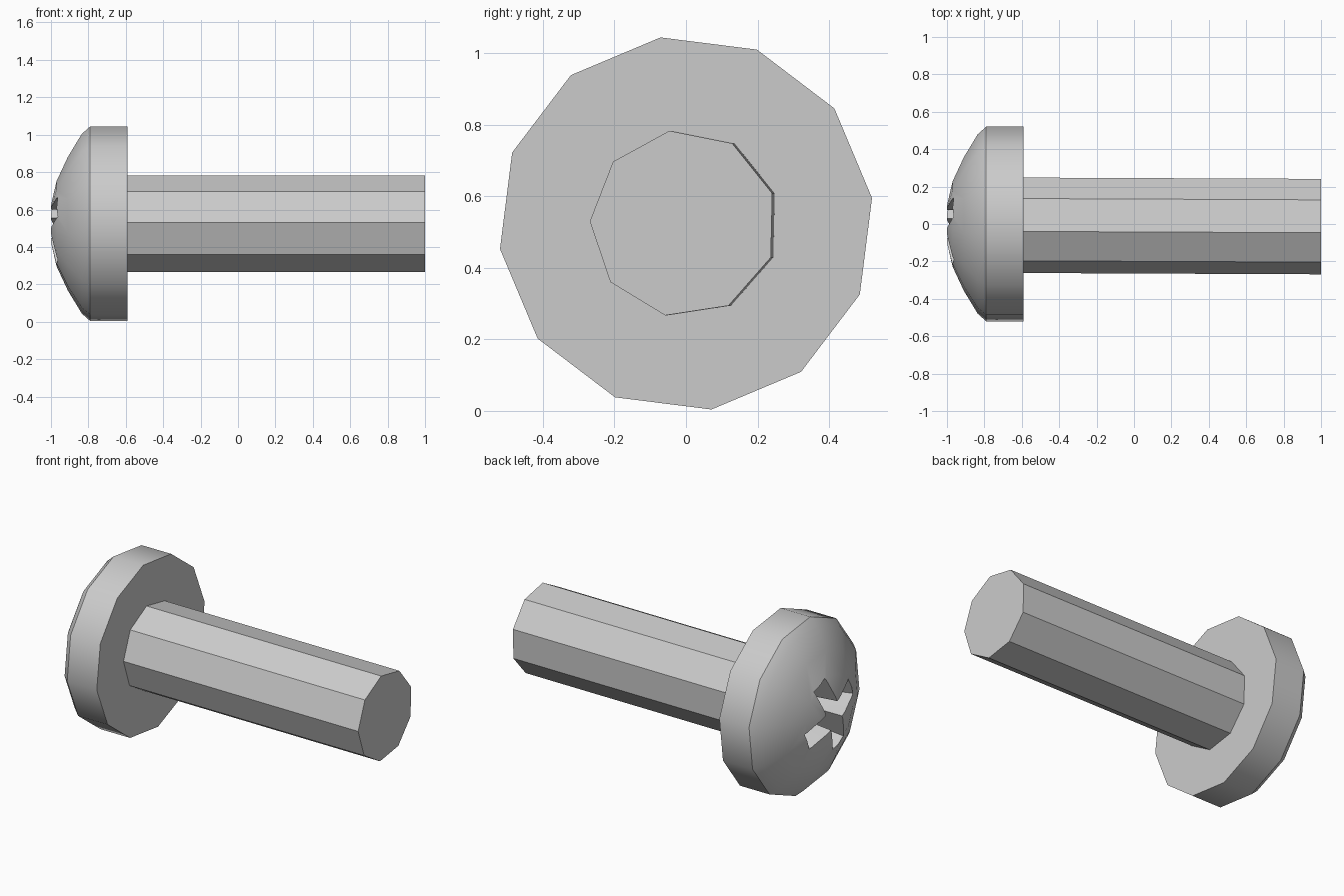
import bpy, bmesh, math
from math import radians, cos, sin

cube = bpy.data.objects.get("Cube")
if cube:
    bpy.data.objects.remove(cube)

CENTRE_Z = 0.524

steel = bpy.data.materials.new("grey steel")
steel.use_nodes = True
grey = (0.6, 0.6, 0.6, 1)
steel.diffuse_color = grey
steel.node_tree.nodes["Principled BSDF"].inputs["Base Color"].default_value = grey


def polygon(sides, radius, start):
    """Regular outline in the (y, z) plane."""
    step = 2 * math.pi / sides
    return [(radius * cos(start + i * step), radius * sin(start + i * step))
            for i in range(sides)]


def loft(name, sections):
    """Join outlines along x; each section is (x, [(y, z), ...])."""
    bm = bmesh.new()
    rings = [[bm.verts.new((x, y, z + CENTRE_Z)) for y, z in outline]
             for x, outline in sections]
    count = len(rings[0])
    for a, b in zip(rings, rings[1:]):
        for i in range(count):
            j = (i + 1) % count
            bm.faces.new((a[i], a[j], b[j], b[i]))
    bm.faces.new(rings[0])
    bm.faces.new(rings[-1])
    bmesh.ops.recalc_face_normals(bm, faces=bm.faces)
    mesh = bpy.data.meshes.new(name)
    bm.to_mesh(mesh)
    bm.free()
    mesh.materials.append(steel)
    obj = bpy.data.objects.new(name, mesh)
    bpy.context.collection.objects.link(obj)
    return obj


def select(obj):
    bpy.ops.object.select_all(action='DESELECT')
    obj.select_set(True)
    bpy.context.view_layer.objects.active = obj


# Twelve-sided domed head
profile = [(-0.59, 0.525), (-0.79, 0.525), (-0.835, 0.485),
           (-0.91, 0.36), (-0.97, 0.23), (-1.0, 0.1)]
head = loft("head", [(x, polygon(12, r, radians(7.8))) for x, r in profile])


# Cross-shaped driver recess, tapering inward
def cross(length, half_width):
    points = []
    for arm in range(4):
        angle = radians(-23 + 90 * arm)
        for u, v in ((length, -half_width), (length, half_width),
                     (half_width, half_width)):
            points.append((u * cos(angle) - v * sin(angle),
                           u * sin(angle) + v * cos(angle)))
    return points


cutter = loft("recess_cutter", [(-1.05, cross(0.24, 0.06)),
                                (-0.97, cross(0.23, 0.057)),
                                (-0.75, cross(0.18, 0.045))])
cutter.hide_render = True
select(head)
cut = head.modifiers.new("recess", 'BOOLEAN')
cut.operation = 'DIFFERENCE'
cut.solver = 'EXACT'
cut.object = cutter
bpy.ops.object.modifier_apply(modifier=cut.name)
bpy.data.objects.remove(cutter)
bpy.ops.object.shade_smooth_by_angle(angle=radians(35))

# Nine-sided shank, leaning very slightly toward the front
outline = polygon(9, 0.262, radians(18.7))
shank = loft("shank", [(-0.6, outline),
                       (1.0, [(y - 0.007, z) for y, z in outline])])
